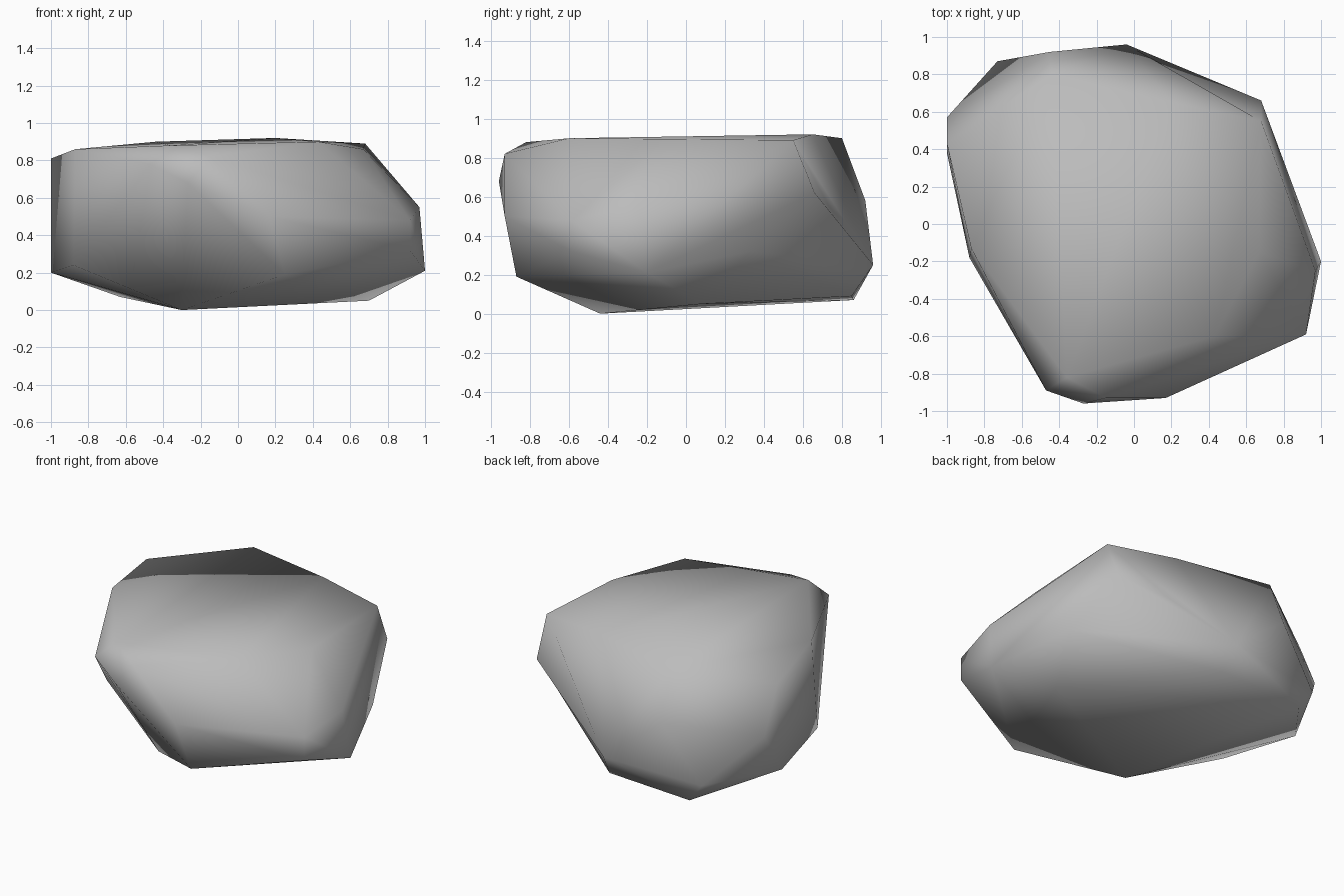
import bpy
import bmesh

# Remove the default cube
default_cube = bpy.data.objects.get("Cube")
if default_cube:
    bpy.data.objects.remove(default_cube, do_unlink=True)


def make_material(name, colour, roughness):
    material = bpy.data.materials.new(name)
    material.use_nodes = True
    material.diffuse_color = colour
    shader = next(n for n in material.node_tree.nodes if n.type == "BSDF_PRINCIPLED")
    shader.inputs["Base Color"].default_value = colour
    shader.inputs["Roughness"].default_value = roughness
    return material


# Corners of the nearly flat crown
crown = [(-.87, -.13, .86), (-.47, -.89, .78), (-.36, -.82, .88),
         (-.15, -.93, .82), (.43, -.6, .9), (.67, -.15, .86),
         (.68, .55, .89), (.2, .65, .92), (-.44, .8, .9), (-1, .43, .81)]

# Bulging corners around the sides
flank = [(-.27, -.96, .68), (.17, -.93, .5), (.92, -.59, .48),
         (.92, -.59, .32), (.97, -.25, .55), (.68, .66, .62),
         (.8, .33, .32), (-.45, .92, .58), (-1, .57, .5),
         (-.73, .87, .2), (-.88, -.18, .24)]

# Undercut corners and the low resting point
base = [(.25, -.87, .19), (1, -.2, .21), (-.3, -.44, 0),
        (.7, .08, .05), (-.01, .85, .09), (-.63, .86, .07), (-1, .38, .2)]

# Hollow and spur at the back: skinned while pulled out, then pressed in
pressed = [((.33, .9, .55), (.33, .74, .54)),
           ((-.04, 1.15, .35), (-.04, .96, .25))]


def build_boulder(name, corners, pressed_corners):
    bm = bmesh.new()
    for corner in corners:
        bm.verts.new(corner)
    movable = [(bm.verts.new(start), end) for start, end in pressed_corners]

    # Wrap the corners in a faceted skin, then press the back in
    bmesh.ops.convex_hull(bm, input=bm.verts[:])
    bmesh.ops.triangulate(bm, faces=bm.faces[:])
    for vert, end in movable:
        vert.co = end
    loose = [v for v in bm.verts if not v.link_faces]
    bmesh.ops.delete(bm, geom=loose, context="VERTS")
    bmesh.ops.recalc_face_normals(bm, faces=bm.faces[:])

    # Soft shading over the whole stone
    for face in bm.faces:
        face.smooth = True
    mesh = bpy.data.meshes.new(name)
    bm.to_mesh(mesh)
    bm.free()
    boulder = bpy.data.objects.new(name, mesh)
    bpy.context.collection.objects.link(boulder)
    return boulder


boulder = build_boulder("boulder", crown + flank + base, pressed)
boulder.data.materials.append(make_material("stone grey", (.5, .5, .5, 1), .8))
